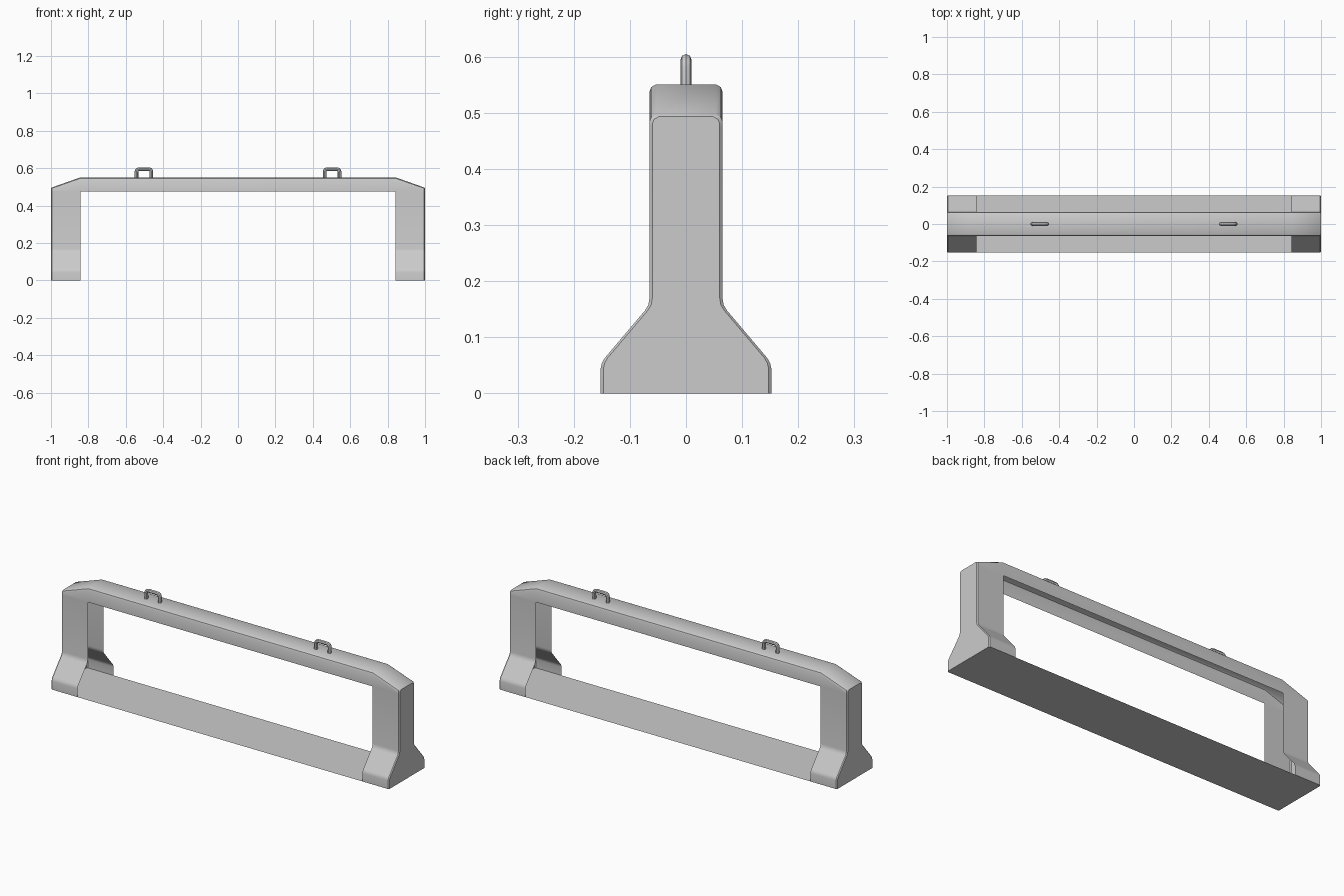
import bpy, bmesh, math

if "Cube" in bpy.data.objects:
    bpy.data.objects.remove(bpy.data.objects["Cube"])

# Half profile (y, z) of the barrier, from the floor edge up to the top
HALF = [(0.152, 0.0), (0.152, 0.045), (0.150, 0.054), (0.145, 0.063),
        (0.073, 0.148), (0.067, 0.158), (0.065, 0.17),
        (0.065, 0.475), (0.065, 0.538), (0.062, 0.546), (0.053, 0.551)]
PROFILE = HALF + [(-y, z) for y, z in reversed(HALF)]
WINDOW_TOP, WINDOW_X = 0.475, 0.843


def ring(bm, x, drop, inset):
    """One cross-section; drop lowers the top, inset rounds the end edge."""
    verts = []
    for y, z in PROFILE:
        yy = y - math.copysign(inset, y)
        zz = z - drop if z > 0.5 else z
        if z > 0.5:
            zz -= inset * 0.5
        verts.append(bm.verts.new((x, yy, zz)))
    return verts


# Barrier shell: open-bottomed beam and legs over a flat base sheet
bm = bmesh.new()
stations = [(-1.0, 0.055, 0.005), (-0.995, 0.0535, 0), (-WINDOW_X, 0, 0),
            (WINDOW_X, 0, 0), (0.995, 0.0535, 0), (1.0, 0.055, 0.005)]
rings = [ring(bm, *s) for s in stations]
n = len(PROFILE)
for s, (a, b) in enumerate(zip(rings, rings[1:])):
    for i in range(n):
        j = (i + 1) % n
        is_base = i == n - 1
        low = max(PROFILE[i][1], PROFILE[j][1]) <= WINDOW_TOP
        if s == 2 and low and not is_base:
            continue  # window through both walls
        bm.faces.new((a[i], a[j], b[j], b[i]))
# End caps
bm.faces.new(rings[0])
bm.faces.new(rings[-1])
bmesh.ops.recalc_face_normals(bm, faces=bm.faces)
mesh = bpy.data.meshes.new("barrier_shell")
bm.to_mesh(mesh)
bm.free()
shell = bpy.data.objects.new("barrier_shell", mesh)
bpy.context.collection.objects.link(shell)


def lifting_handle(name, cx):
    """Round bar bent into a staple shape."""
    half, top, r = 0.04, 0.595, 0.014
    pts = [(-half, 0.54)]
    for cxo, start in ((-half + r, 180), (half - r, 90)):
        for k in range(4):
            t = math.radians(start - 30 * k)
            pts.append((cxo + r * math.cos(t), top - r + r * math.sin(t)))
    pts.append((half, 0.54))
    cu = bpy.data.curves.new(name, 'CURVE')
    cu.dimensions = '3D'
    cu.bevel_depth = 0.0098
    cu.bevel_resolution = 2
    sp = cu.splines.new('POLY')
    sp.points.add(len(pts) - 1)
    for p, (x, z) in zip(sp.points, pts):
        p.co = (cx + x, 0, z, 1)
    ob = bpy.data.objects.new(name, cu)
    bpy.context.collection.objects.link(ob)
    bpy.ops.object.select_all(action='DESELECT')
    ob.select_set(True)
    bpy.context.view_layer.objects.active = ob
    bpy.ops.object.convert(target='MESH')
    return bpy.context.view_layer.objects.active


# Lifting handles
parts = [shell, lifting_handle("left_lifting_handle", -0.503),
         lifting_handle("right_lifting_handle", 0.503)]

# Smooth shading with sharp edges kept
for ob in parts:
    bpy.ops.object.select_all(action='DESELECT')
    ob.select_set(True)
    bpy.context.view_layer.objects.active = ob
    bpy.ops.object.shade_smooth_by_angle(angle=math.radians(30))
